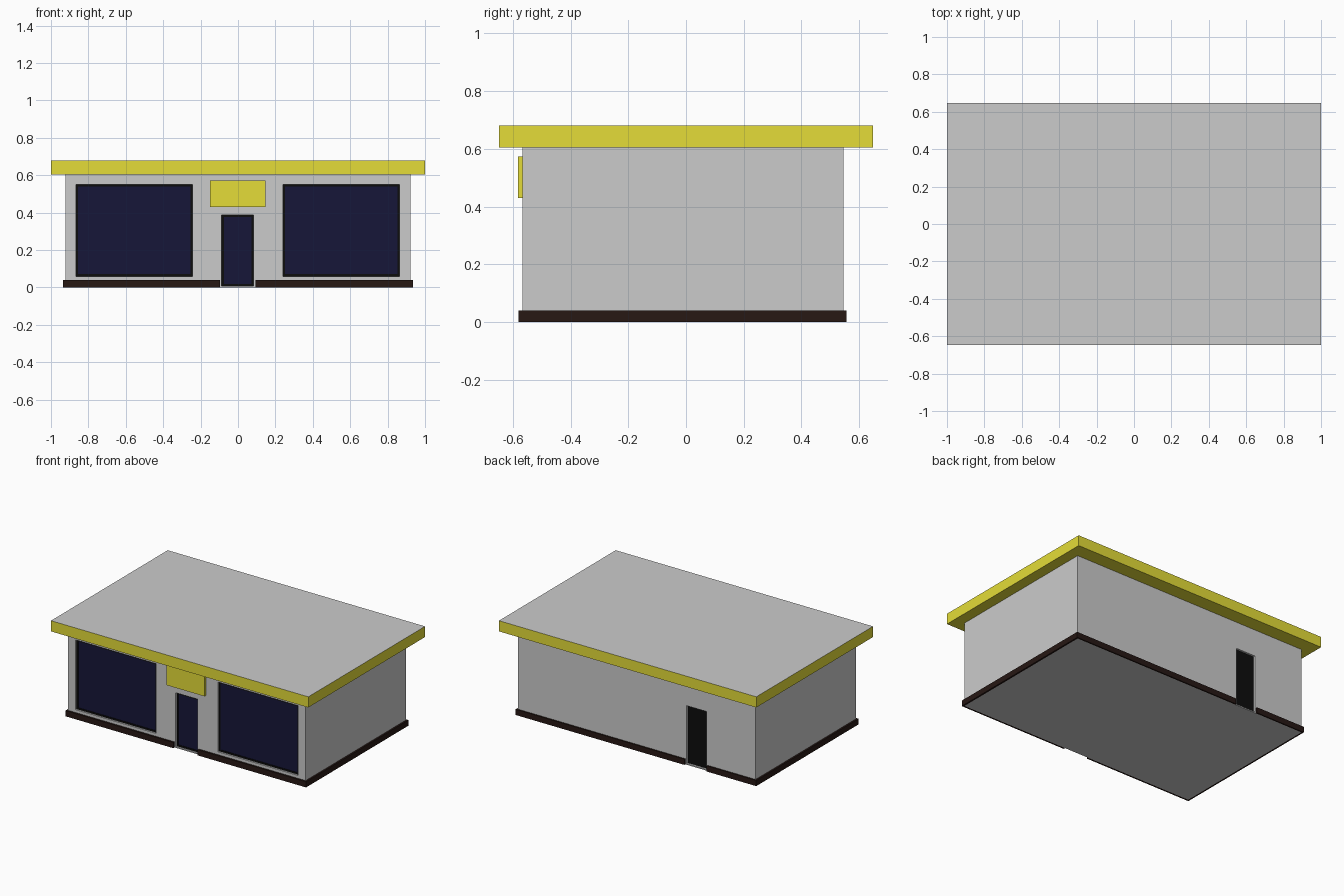
import bpy

if "Cube" in bpy.data.objects:
    bpy.data.objects.remove(bpy.data.objects["Cube"])


def material(name, rgb):
    m = bpy.data.materials.new(name)
    m.diffuse_color = (*rgb, 1)
    m.use_nodes = True
    m.node_tree.nodes["Principled BSDF"].inputs["Base Color"].default_value = m.diffuse_color
    return m


YELLOW = material("yellow", (0.78, 0.72, 0.04))
BROWN = material("dark_brown", (0.02, 0.009, 0.007))
GLASS = material("dark_glass", (0.008, 0.008, 0.04))
BLACK = material("black", (0.004, 0.004, 0.004))


def box(name, x, y, z, mat=None, skip=()):
    """Box from (min, max) ranges; skip lists face indices to leave open."""
    verts = [(a, b, c) for c in z for b in y for a in x]
    faces = [(0, 2, 3, 1), (4, 5, 7, 6), (0, 1, 5, 4),
             (2, 6, 7, 3), (0, 4, 6, 2), (1, 3, 7, 5)]
    mesh = bpy.data.meshes.new(name)
    mesh.from_pydata(verts, [], [f for i, f in enumerate(faces) if i not in skip])
    ob = bpy.data.objects.new(name, mesh)
    bpy.context.collection.objects.link(ob)
    if mat:
        mesh.materials.append(mat)
    return ob


WX, WF, WB, TOP = 0.923, -0.567, 0.546, 0.605   # wall extents
SX, SF, SB, SH = 0.935, -0.58, 0.556, 0.04      # skirting extents

# main block
walls = box("walls", (-WX, WX), (WF, WB), (0, TOP))


def recess(name, x, y, z):
    """Cut a shallow opening into the walls."""
    cutter = box(name + "_cutter", x, y, z)
    cutter.hide_render = True
    cutter.hide_set(True)
    mod = walls.modifiers.new(name, 'BOOLEAN')
    mod.object = cutter
    mod.operation = 'DIFFERENCE'
    mod.solver = 'EXACT'


def glazed(name, x, z, f=0.011):
    """Recessed opening with a black frame and a dark pane."""
    recess(name, x, (WF - 0.05, WF + 0.02), z)
    y = (WF + 0.012, WF + 0.022)
    box(name + "_pane", x, (WF + 0.016, WF + 0.022), z, GLASS)
    box(name + "_frame_left", (x[0], x[0] + f), y, z, BLACK)
    box(name + "_frame_right", (x[1] - f, x[1]), y, z, BLACK)
    inner = (x[0] + f, x[1] - f)
    box(name + "_frame_bottom", inner, y, (z[0], z[0] + f), BLACK)
    box(name + "_frame_top", inner, y, (z[1] - f, z[1]), BLACK)


# front windows and door
glazed("left_window", (-0.866, -0.242), (0.06, 0.55))
glazed("right_window", (0.24, 0.864), (0.06, 0.55))
glazed("front_door", (-0.087, 0.083), (0.008, 0.387))

# back door
BD = (-0.54, -0.387)
recess("back_door", BD, (WB - 0.02, WB + 0.05), (0.008, 0.415))
box("back_door", BD, (WB - 0.022, WB - 0.014), (0.008, 0.415), BLACK)

# skirting around the walls, broken at both doors
for side, x in (("left", (-SX, -WX)), ("right", (WX, SX))):
    box(f"skirting_{side}", x, (SF, SB), (0, SH), BROWN)
for side, y, gap in (("front", (SF, WF), (-0.097, 0.093)),
                     ("back", (WB, SB), (-0.55, -0.377))):
    box(f"skirting_{side}_a", (-WX, gap[0]), y, (0, SH), BROWN)
    box(f"skirting_{side}_b", (gap[1], WX), y, (0, SH), BROWN)

# overhanging roof: yellow fascia and soffit with a grey top
RX, RY, RZ = (-1, 1), (-0.648, 0.648), (TOP, 0.68)
box("roof_fascia", RX, RY, RZ, YELLOW, skip=(1,))
box("roof_top", RX, RY, RZ, skip=(0, 2, 3, 4, 5))

# blank sign above the door
box("sign_board", (-0.15, 0.147), (-0.582, WF), (0.43, 0.573), YELLOW)
